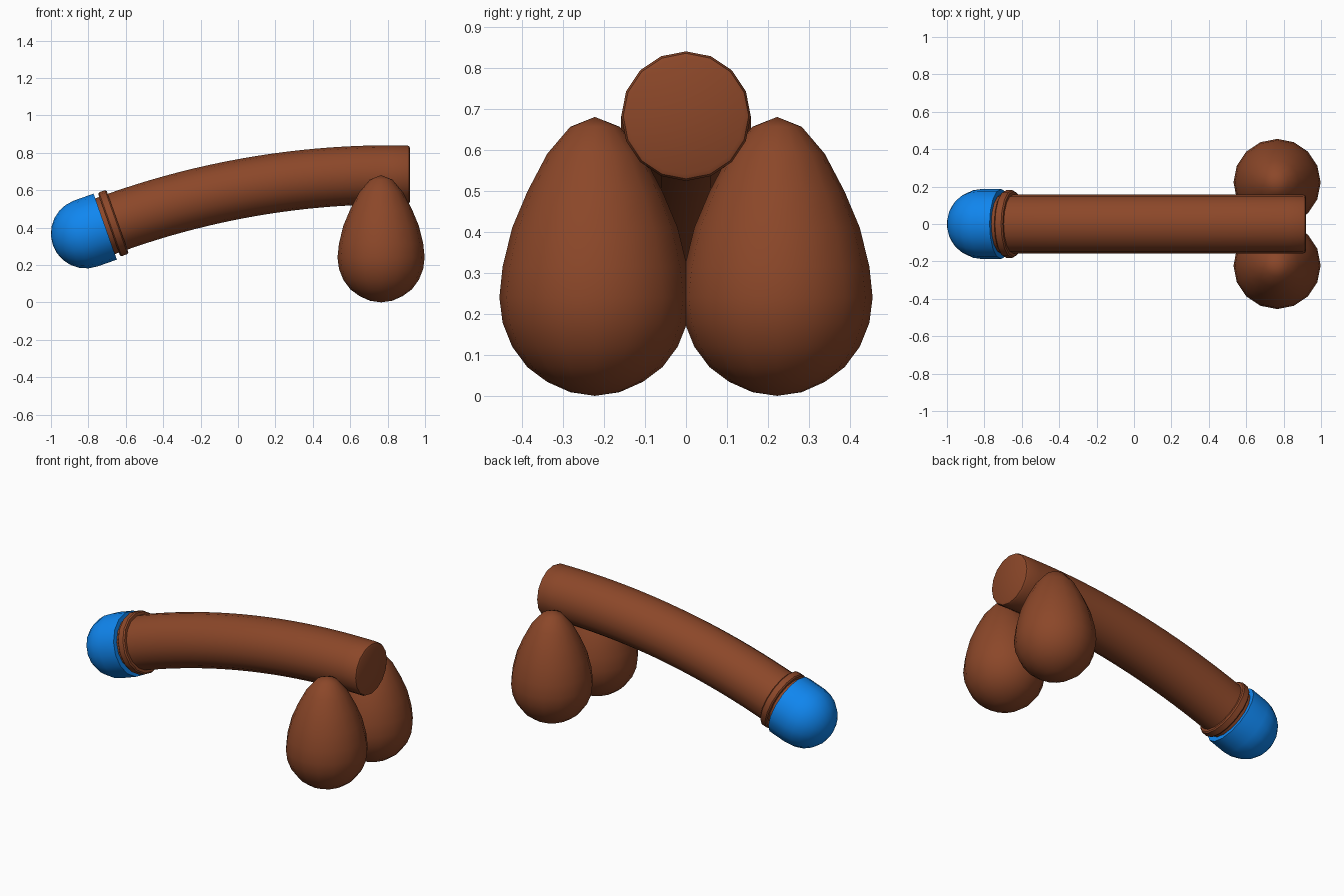
import bpy, bmesh
from math import sin, cos, pi, radians
from mathutils import Vector

if "Cube" in bpy.data.objects:
    bpy.data.objects.remove(bpy.data.objects["Cube"])

SIDES = 16
BEND_X, BEND_R, AXIS_Z = 0.82, 4.4, 0.682   # the bend starts at BEND_X


def material(name, color):
    m = bpy.data.materials.new(name)
    m.diffuse_color = color
    m.use_nodes = True
    m.node_tree.nodes["Principled BSDF"].inputs["Base Color"].default_value = m.diffuse_color
    return m


brown = material("brown", (0.26, 0.063, 0.022, 1))
blue = material("blue", (0.005, 0.24, 0.87, 1))


def loft(name, stations, mat, y=0.0):
    """Skin round sections; each station is (x, z, tilt, radius)."""
    bm = bmesh.new()
    rings = []
    for x, z, t, r in stations:
        up = Vector((-sin(t), 0, cos(t)))
        side = Vector((0, 1, 0))
        c = Vector((x, y, z))
        rings.append([bm.verts.new(c + r * (cos(2 * pi * i / SIDES) * up
                                            + sin(2 * pi * i / SIDES) * side))
                      for i in range(SIDES)])
    for a, b in zip(rings, rings[1:]):
        for i in range(SIDES):
            j = (i + 1) % SIDES
            bm.faces.new((a[i], a[j], b[j], b[i]))
    for k in (0, -1):
        if stations[k][3] > 0.001:
            bm.faces.new(rings[k])
    bmesh.ops.remove_doubles(bm, verts=bm.verts, dist=1e-5)
    bmesh.ops.recalc_face_normals(bm, faces=bm.faces)
    me = bpy.data.meshes.new(name)
    bm.to_mesh(me)
    bm.free()
    me.materials.append(mat)
    ob = bpy.data.objects.new(name, me)
    bpy.context.collection.objects.link(ob)
    bpy.context.view_layer.objects.active = ob
    ob.select_set(True)
    bpy.ops.object.shade_smooth_by_angle(angle=radians(35))
    ob.select_set(False)
    return ob


def on_arc(s, r):
    """Station at arc length s from the start of the bend (negative = straight)."""
    t = max(s, 0) / BEND_R
    return (BEND_X - BEND_R * sin(t) - min(s, 0),
            AXIS_Z - BEND_R * (1 - cos(t)), t, r)


def straight(origin, tilt, profile):
    """Stations along a straight tilted axis; profile is (distance, radius)."""
    return [(origin[0] - d * cos(tilt), origin[1] - d * sin(tilt), tilt, r)
            for d, r in profile]


# Curved tube with a softly rounded rear end
R = 0.158
tube = [on_arc(-0.10, R - 0.016), on_arc(-0.095, R - 0.005), on_arc(-0.084, R)]
tube += [on_arc(1.57 * i / 20, R) for i in range(21)]
loft("curved_tube", tube, brown)

# Collar around the front end
tilt = radians(19.5)
loft("collar", straight((-0.645, 0.431), tilt,
                        [(-0.001, 0.15), (-0.001, 0.174), (0.006, 0.181),
                         (0.040, 0.181), (0.047, 0.174), (0.047, 0.15)]), brown)

# Domed cap
CR = 0.187
cap = [(0, CR)] + [(0.11 + CR * sin(radians(a)), CR * cos(radians(a)))
                   for a in range(0, 91, 15)]
loft("domed_cap", straight((-0.71, 0.405), tilt, cap), blue)

# Pair of egg-shaped supports
egg_z = [0.68, 0.656, 0.59, 0.498, 0.41, 0.315, 0.24,
         0.178, 0.12, 0.07, 0.034, 0.009, 0.0]
egg = [(0.765, z, pi / 2, 0.233 * sin(pi * i / 12)) for i, z in enumerate(egg_z)]
for label, s in (("left", 1), ("right", -1)):
    loft(label + "_egg", egg, brown, y=0.222 * s)
